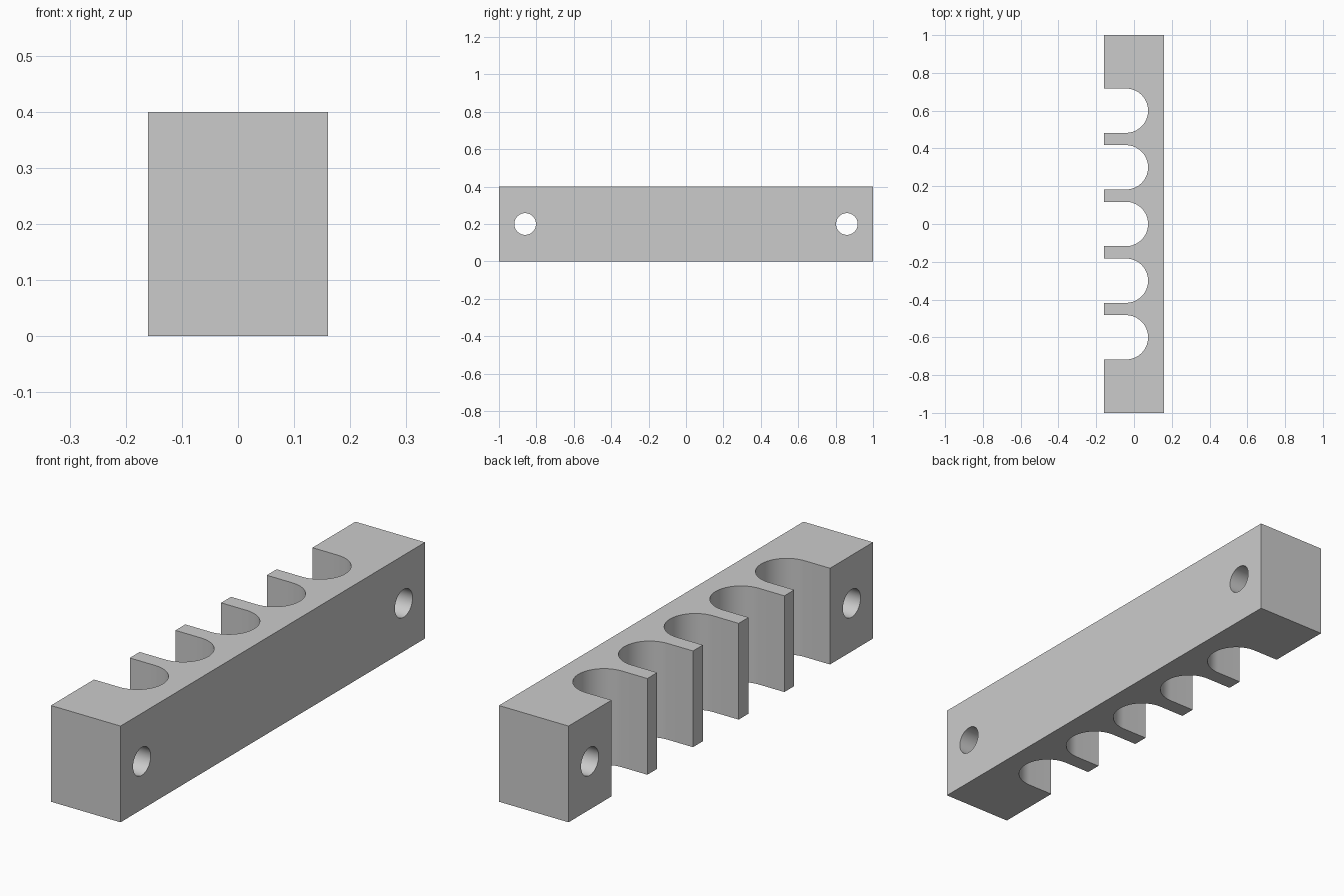
import bpy, bmesh, math

if "Cube" in bpy.data.objects:
    bpy.data.objects.remove(bpy.data.objects["Cube"])

HALF_X, HALF_Y, HEIGHT = 0.16, 1.0, 0.4
SLOT_R, SLOT_X, SLOT_STEP = 0.1175, -0.043, 0.3
HOLE_R, HOLE_Y, HOLE_Z = 0.058, 0.86, 0.2
ARC_STEPS = 32

grey = bpy.data.materials.new("light grey")
grey.diffuse_color = (0.6, 0.6, 0.6, 1)
grey.use_nodes = True
grey.node_tree.nodes["Principled BSDF"].inputs["Base Color"].default_value = grey.diffuse_color

# Plan outline: block with five U-shaped slots open towards -x
outline = [(-HALF_X, -HALF_Y), (HALF_X, -HALF_Y), (HALF_X, HALF_Y), (-HALF_X, HALF_Y)]
for k in (2, 1, 0, -1, -2):
    yc = k * SLOT_STEP
    outline.append((-HALF_X, yc + SLOT_R))
    for i in range(ARC_STEPS + 1):
        a = math.pi / 2 - math.pi * i / ARC_STEPS
        outline.append((SLOT_X + SLOT_R * math.cos(a), yc + SLOT_R * math.sin(a)))
    outline.append((-HALF_X, yc - SLOT_R))

# Slotted block: extrude the outline upwards
bm = bmesh.new()
face = bm.faces.new([bm.verts.new((x, y, 0)) for x, y in outline])
top = bmesh.ops.extrude_face_region(bm, geom=[face])["geom"]
bmesh.ops.translate(bm, vec=(0, 0, HEIGHT),
                    verts=[v for v in top if isinstance(v, bmesh.types.BMVert)])
bmesh.ops.recalc_face_normals(bm, faces=bm.faces)
mesh = bpy.data.meshes.new("slotted_holder")
bm.to_mesh(mesh)
bm.free()
mesh.materials.append(grey)
holder = bpy.data.objects.new("slotted_holder", mesh)
bpy.context.collection.objects.link(holder)
bpy.context.view_layer.objects.active = holder
holder.select_set(True)

# Screw holes through both ends, along x
for side in (-1, 1):
    bpy.ops.mesh.primitive_cylinder_add(vertices=48, radius=HOLE_R, depth=1,
                                        location=(0, side * HOLE_Y, HOLE_Z),
                                        rotation=(0, math.pi / 2, 0))
    cutter = bpy.context.object
    cutter.name = "hole_cutter"
    cutter.hide_render = True
    cutter.data.materials.append(grey)
    bpy.ops.object.select_all(action='DESELECT')
    holder.select_set(True)
    bpy.context.view_layer.objects.active = holder
    mod = holder.modifiers.new("screw_hole", 'BOOLEAN')
    mod.operation = 'DIFFERENCE'
    mod.solver = 'EXACT'
    mod.object = cutter
    bpy.ops.object.modifier_apply(modifier=mod.name)
    bpy.data.objects.remove(cutter, do_unlink=True)

# Smooth slot and hole walls, sharp edges elsewhere
bpy.ops.object.shade_smooth_by_angle(angle=math.radians(30))
